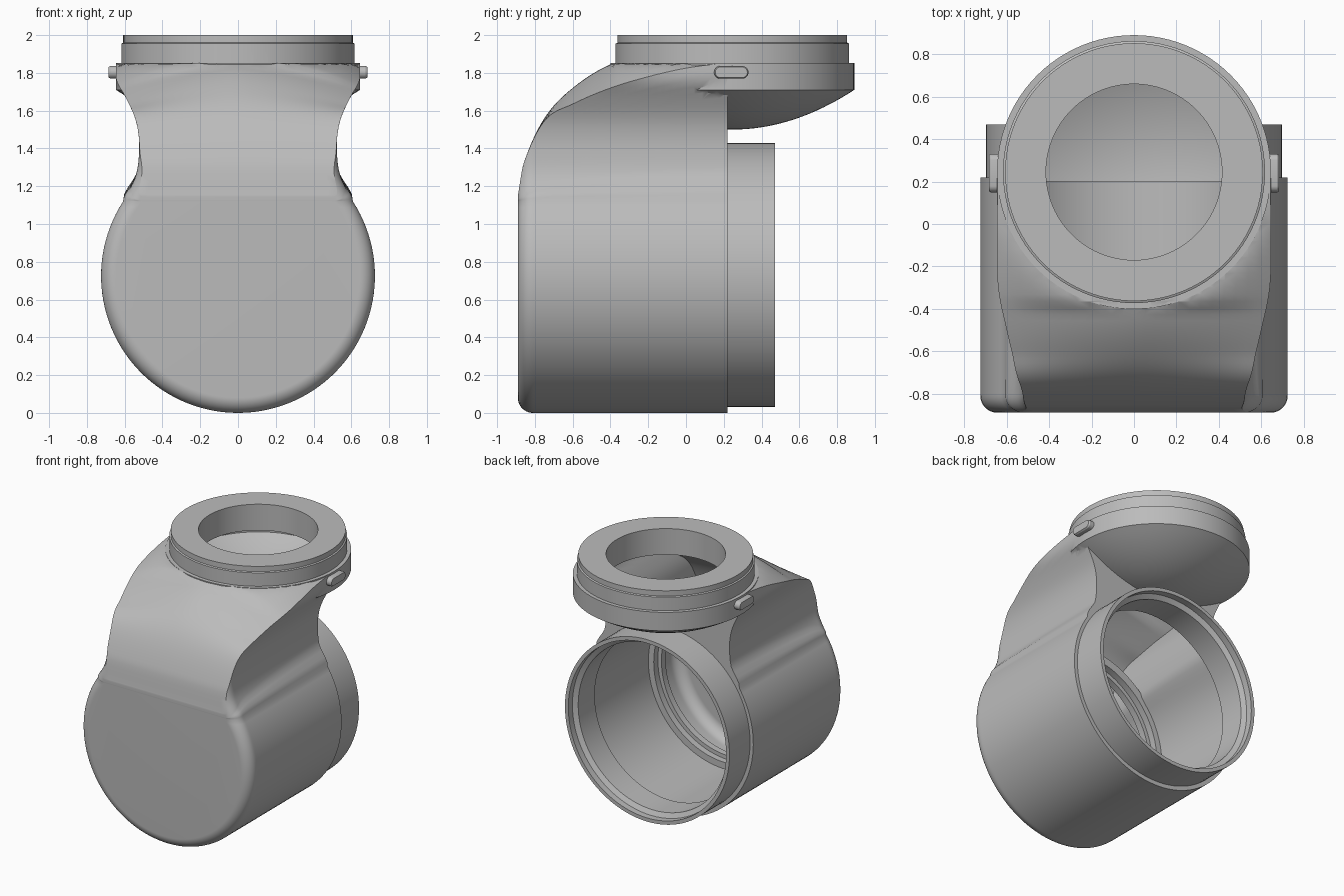
import bpy, bmesh, math
from mathutils import Matrix, Vector

if "Cube" in bpy.data.objects:
    bpy.data.objects.remove(bpy.data.objects["Cube"])

grey = bpy.data.materials.new("plain grey")
grey.use_nodes = True
grey.diffuse_color = (0.5, 0.5, 0.5, 1)
grey.node_tree.nodes["Principled BSDF"].inputs["Base Color"].default_value = grey.diffuse_color

RADIUS, FRONT, BACK, COLLAR_Y = 0.725, -0.89, 0.22, 0.245
# Neck half-width by height, then crown height by depth at the middle and at the side edges
NECK = [(1.13, 0.602), (1.26, 0.54), (1.4, 0.523), (1.5, 0.53), (1.58, 0.552),
        (1.68, 0.6), (1.76, 0.643), (1.85, 0.645)]
CROWN = [(-0.89, 1.15), (-0.86, 1.32), (-0.75, 1.56), (-0.6, 1.72), (-0.4, 1.845), (-0.3, 1.85), (0.3, 1.85)]
EDGE = [(-0.89, 1.15), (-0.86, 1.32), (-0.75, 1.545), (-0.6, 1.635), (-0.4, 1.72),
        (-0.2, 1.78), (0, 1.825), (0.2, 1.85), (0.3, 1.85)]


def smooth(points, t):
    """Smooth curve through points, evaluated at t."""
    t = min(max(t, points[0][0]), points[-1][0])
    slope = lambda a, b: (b[1] - a[1]) / (b[0] - a[0])
    last = len(points) - 1
    i = next(k for k in range(last) if t <= points[k + 1][0])
    a, b = points[i], points[i + 1]
    s0 = slope(points[max(i - 1, 0)], b)
    s1 = slope(a, points[min(i + 2, last)])
    h = b[0] - a[0]
    u = (t - a[0]) / h
    return (a[1] * (1 + 2 * u) * (1 - u) ** 2 + b[1] * u * u * (3 - 2 * u)
            + h * u * (1 - u) * (s0 * (1 - u) - s1 * u))


def finish(name, bm):
    bmesh.ops.recalc_face_normals(bm, faces=bm.faces)
    mesh = bpy.data.meshes.new(name)
    bm.to_mesh(mesh)
    bm.free()
    mesh.materials.append(grey)
    obj = bpy.data.objects.new(name, mesh)
    bpy.context.collection.objects.link(obj)
    return obj


def loft(name, sections):
    """Skin a list of equal closed sections and cap both ends."""
    bm = bmesh.new()
    rings = [[bm.verts.new(p) for p in s] for s in sections]
    n = len(rings[0])
    for a, b in zip(rings, rings[1:]):
        for i in range(n):
            j = (i + 1) % n
            bm.faces.new((a[i], a[j], b[j], b[i]))
    bm.faces.new(rings[0])
    bm.faces.new(rings[-1])
    return finish(name, bm)


def lathe(name, profile, matrix, closed=False, steps=96):
    """Turn (radius, height) pairs around an axis."""
    bm = bmesh.new()
    rings = []
    for r, h in profile:
        rings.append([bm.verts.new(matrix @ Vector((r * math.cos(math.tau * k / steps),
                     r * math.sin(math.tau * k / steps), h))) for k in range(steps)])
    pairs = list(zip(rings, rings[1:])) + ([(rings[-1], rings[0])] if closed else [])
    for a, b in pairs:
        for i in range(steps):
            j = (i + 1) % steps
            bm.faces.new((a[i], a[j], b[j], b[i]))
    if not closed:
        bm.faces.new(rings[0])
        bm.faces.new(rings[-1])
    return finish(name, bm)


def housing(name, wall, front, back):
    """Round barrel flowing up through a waisted neck to a curved crown."""
    sections = []
    for k in range(49):
        u = (k / 48) ** 2
        y = front + (back - front) * u
        shape_y = y - wall
        inset = wall
        corner = 0.08
        if y < front + corner:
            v = 1 - (y - front) / corner
            inset += corner * (1 - math.sqrt(max(0, 1 - v * v)))
        r = RADIUS - inset
        top_mid, top_edge = smooth(CROWN, shape_y) - wall, smooth(EDGE, shape_y) - wall
        join = 1.12 - wall * 0.5
        angle = math.acos((RADIUS - join) / r) if abs(RADIUS - join) < r else math.pi * 0.7
        side = [(r * math.sin(angle * i / 40), RADIUS - r * math.cos(angle * i / 40)) for i in range(1, 41)]
        z0 = side[-1][1]
        x0 = side[-1][0]
        for i in range(1, 21):
            z = z0 + (max(top_edge, z0 + 0.01) - z0) * i / 20
            x = smooth(NECK, z + wall) - inset
            blend = min(1, i / 4)
            side.append((x * blend + min(x0, x + 0.03) * (1 - blend), z))
        xe, ze = side[-1]
        off = shape_y - COLLAR_Y
        xc = min(math.sqrt(max(0, 0.645 ** 2 - off * off)), xe * 0.95)
        top = []
        for i in range(1, 24):
            x = xe * (1 - i / 12)
            t = max(0, (abs(x) - xc) / (xe - xc))
            top.append((x, max(top_mid, ze) + (ze - max(top_mid, ze)) * t ** 1.5))
        outline = [(0, RADIUS - r)] + side + top + [(-x, z) for x, z in reversed(side)]
        sections.append([(x, y, z) for x, z in outline])
    return loft(name, sections)


def combine(target, other, operation):
    mod = target.modifiers.new(operation.lower(), 'BOOLEAN')
    mod.operation, mod.solver, mod.object = operation, 'EXACT', other
    bpy.ops.object.select_all(action='DESELECT')
    bpy.context.view_layer.objects.active = target
    target.select_set(True)
    bpy.ops.object.modifier_apply(modifier=mod.name)
    bpy.data.objects.remove(other)


upright = Matrix.Translation((0, COLLAR_Y, 0))
along = Matrix.Translation((0, 0, RADIUS + 0.005)) @ Matrix.Rotation(-math.pi / 2, 4, 'X')


def bowl(radius, bottom, rim):
    return [(max(radius * i / 16, 0.002), rim - (rim - bottom) * (1 - (i / 16) ** 2)) for i in range(17)]


# Outer shape: barrel and neck, back spigot, collar with bowl-shaped underside
body = housing("housing", 0, FRONT, BACK)
combine(body, lathe("spigot", [(0.698, 0.05), (0.698, 0.47)], along), 'UNION')
collar = bowl(0.646, 1.5, 1.71) + [(0.646, 1.852), (0.618, 1.852), (0.618, 1.955), (0.608, 1.96), (0.608, 2.0)]
combine(body, lathe("collar", collar, upright), 'UNION')

# Hollow inside: barrel and neck cavity, stepped back mouth, collar bowl, top opening
combine(body, housing("cavity", 0.07, FRONT + 0.07, 0.2), 'DIFFERENCE')
mouth = [(0.635, 0.0), (0.635, 0.4), (0.67, 0.42), (0.67, 0.6)]
combine(body, lathe("mouth", mouth, along), 'DIFFERENCE')
combine(body, lathe("bowl", bowl(0.56, 1.56, 1.72) + [(0.56, 1.8)], upright), 'DIFFERENCE')
combine(body, lathe("opening", [(0.415, 1.65), (0.415, 2.1)], upright), 'DIFFERENCE')

# Stepped ring deep inside the barrel
ring = lathe("inner_ring", [(0.67, -0.58), (0.58, -0.58), (0.58, -0.53), (0.61, -0.53),
             (0.61, -0.48), (0.67, -0.48)], along, closed=True)


# Rounded side lugs
def lug(name, side):
    sections = []
    for x, r in ((0.6, 0.034), (0.675, 0.034), (0.685, 0.028)):
        loop = []
        for k in range(24):
            a = math.tau * (k + 0.5) / 24
            shift = 0.057 if math.cos(a) > 0 else -0.057
            loop.append((side * x, COLLAR_Y - 0.005 + shift + r * math.cos(a), 1.803 + r * math.sin(a)))
        sections.append(loop)
    return loft(name, sections)


parts = [body, ring, lug("left_lug", 1), lug("right_lug", -1)]
bpy.ops.object.select_all(action='DESELECT')
for part in parts:
    part.select_set(True)
bpy.context.view_layer.objects.active = body
bpy.ops.object.shade_smooth_by_angle(angle=math.radians(30))
